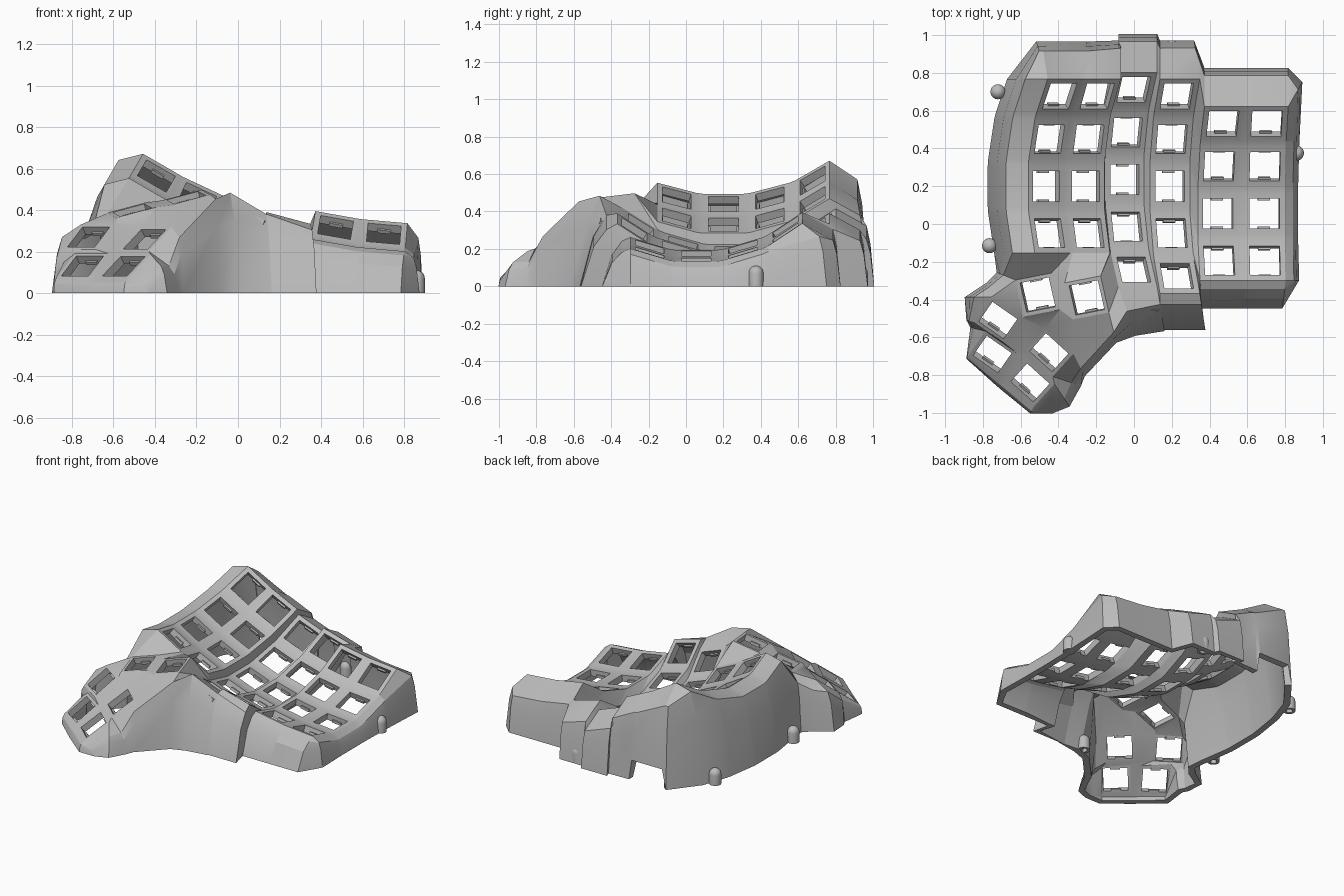
import bpy, bmesh
from math import sin, cos, radians, pi
from mathutils import Vector, Matrix

cube = bpy.data.objects.get("Cube")
if cube:
    bpy.data.objects.remove(cube)

grey = bpy.data.materials.new("plain grey")
grey.use_nodes = True
grey.diffuse_color = (0.5, 0.5, 0.5, 1)
grey.node_tree.nodes["Principled BSDF"].inputs["Base Color"].default_value = (0.5, 0.5, 0.5, 1)


def make_object(name, bm):
    mesh = bpy.data.meshes.new(name)
    bm.to_mesh(mesh)
    bm.free()
    obj = bpy.data.objects.new(name, mesh)
    bpy.context.collection.objects.link(obj)
    mesh.materials.append(grey)
    bpy.ops.object.select_all(action='DESELECT')
    obj.select_set(True)
    bpy.context.view_layer.objects.active = obj
    return obj


# Key sockets: name -> (centre, right axis, back axis, half size)
RADIUS, STEP = 0.86, radians(16.8)
HOLE, THICK = 0.08, 0.045
keys = {}
columns = {  # centre x, y, z, sideways tilt, row count
    "A": (-0.465, 0.2, 0.44, 30, 4),
    "B": (-0.255, 0.2, 0.33, 25, 4),
    "C": (-0.05, 0.235, 0.185, 20, 5),
    "D": (0.19, 0.2, 0.165, 15, 5),
    "E": (0.445, 0.055, 0.175, 10, 4),
    "F": (0.69, 0.055, 0.143, 5, 4),
}
for col, (x, y, z, tilt, rows) in columns.items():
    lean = Matrix.Rotation(radians(tilt), 3, 'Y')
    for row in range(rows):
        t = STEP * (2 - row)
        spot = Vector((0, RADIUS * sin(t), RADIUS * (1 - cos(t))))
        keys[f"{col}{row}"] = (Vector((x, y, z)) + lean @ spot, lean @ Vector((1, 0, 0)),
                               lean @ Vector((0, cos(t), sin(t))), 0.109)

inner_axes = (Vector((0.93, 0.18, 0.25)), Vector((-0.2, 0.95, 0.12)))
left_axes = (Vector((0.82, -0.57, 0)), Vector((0.5, 0.62, 0.6)))
right_axes = (Vector((0.74, -0.67, 0)), Vector((0.58, 0.6, 0.6)))
thumbs = {
    "T1": ((-0.51, -0.375, 0.40), inner_axes),
    "T2": ((-0.25, -0.39, 0.46), inner_axes),
    "T3": ((-0.72, -0.51, 0.27), left_axes),
    "T4": ((-0.45, -0.68, 0.26), right_axes),
    "T5": ((-0.75, -0.69, 0.13), left_axes),
    "T6": ((-0.55, -0.84, 0.13), right_axes),
}
for name, (centre, (u, v)) in thumbs.items():
    u = u.normalized()
    v = (v - u * v.dot(u)).normalized()
    keys[name] = (Vector(centre), u, v, 0.1)

# Shell surface: socket frames
bm = bmesh.new()
corner = {}
SIDES = {"BL": (-1, 1), "BR": (1, 1), "FR": (1, -1), "FL": (-1, -1)}
for name, (c, u, v, half) in keys.items():
    rim = []
    for side, (sx, sy) in SIDES.items():
        corner[name + side] = bm.verts.new(c + (u * sx + v * sy) * half)
        rim.append((corner[name + side], bm.verts.new(c + (u * sx + v * sy) * HOLE)))
    for i in range(4):
        (a, b), (d, e) = rim[i], rim[(i + 1) % 4]
        bm.faces.new((a, d, e, b))


def web(names):
    bm.faces.new([corner[n] for n in names.split()])


# Webs between rows and columns
order = "ABCDEF"
for i, col in enumerate(order):
    for row in range(5):
        here, below = f"{col}{row}", f"{col}{row + 1}"
        if below in keys:
            web(f"{here}FL {here}FR {below}BR {below}BL")
        if i == 5:
            continue
        side, diag = f"{order[i + 1]}{row}", f"{order[i + 1]}{row + 1}"
        if here in keys and side in keys:
            web(f"{here}BR {side}BL {side}FL {here}FR")
            if below in keys and diag in keys:
                web(f"{here}FR {side}FL {diag}BL {below}BR")

# Webs joining the thumb cluster and the odd corners
for names in (
    "B3FR C3FL C4BL", "D3FR E3FL D4BR", "D4BR E3FL D4FR",
    "A3FL A3FR T1BR T1BL", "A3FR B3FL T2BL T1BR", "B3FL B3FR T2BR T2BL",
    "B3FR C4BL T2BR", "T2BR C4BL C4FL T2FR",
    "T1BR T2BL T2FL T1FR", "T1BL T1FL T3BR T3BL", "T1FL T1FR T4BL T3BR",
    "T1FR T2FL T4BL", "T2FL T4BR T4BL", "T2FL T2FR T4BR",
    "T3BR T4BL T4FL T3FR", "T3FL T3FR T5BR T5BL", "T4FL T4FR T6BR T6BL",
    "T5BR T6BL T6FL T5FR", "T3FR T4FL T6BL T5BR",
):
    web(names)

# Outer wall path: (corner, outward x, outward y, lip reach, lip drop, height of foot)
path = [("A0BL", -0.06, 0.2, 0.75, 0.1, 0), ("A0BL", -0.03, 0.2, 0.75, 0.1, 0.14),
        ("A0BR", 0.02, 0.2, 0.75, 0.1, 0.14), ("B0BL", 0.04, 0.2, 0.75, 0.1, 0)]
for n in "B0BR C0BL C0BR D0BL D0BR E0BL E0BR F0BL F0BR".split():
    path.append((n, -0.03 if n == "D0BR" else 0, 0.205, 0.8, 0.09, 0))
path.append(("F0BR", 0.075, 0.13, 0.7, 0.07, 0))
for row in range(4):
    for end in ("BR", "FR"):
        if (row, end) != (0, "BR"):
            path.append((f"F{row}{end}", 0.07, 0, 0.6, 0.03, 0))
path.append(("F3FR", -0.02, -0.15, 0.3, 0.02, 0))
for n in ("F3FL", "E3FR", "E3FL"):
    path.append((n, 0, -0.15, 0.3, 0.02, 0))
path += [("D4FR", 0.03, -0.195, 0.3, 0.03, 0), ("D4FL", 0, -0.195, 0.3, 0.01, 0),
         ("C4FR", 0.04, -0.235, 0.4, -0.04, 0), ("C4FL", 0.09, -0.26, 0.5, -0.07, 0)]
for n, dx, dy, drop in (
    ("T2FR", 0.04, -0.16, 0.02), ("T4BR", 0.06, -0.12, 0.05), ("T4FR", 0.15, -0.05, 0.07),
    ("T6BR", 0.08, -0.12, 0.06), ("T6FR", 0.1, -0.035, 0.03), ("T6FR", -0.02, -0.035, 0.02),
    ("T6FL", -0.03, -0.04, 0.02), ("T5FR", -0.03, -0.03, 0.02), ("T5FL", -0.01, -0.015, 0.02),
    ("T5BL", -0.08, 0.02, 0.04), ("T3FL", -0.04, 0.01, 0.04), ("T3BL", -0.14, 0, 0.06),
    ("T3BL", -0.02, 0.08, 0.05), ("T1BL", -0.1, 0.04, 0.05),
):
    path.append((n, dx, dy, 0.65, drop, 0))
for row in (3, 2, 1, 0):
    for end in ("FL", "BL"):
        path.append((f"A{row}{end}", -0.215, 0, 0.55, 0.03, 0))

# Each path point drops from rim to lip, to a slight bulge, to the floor
rings = []
for n, dx, dy, reach, drop, foot in path:
    top = corner[n].co
    spread = Vector((dx, dy, 0))
    lip = top + spread * reach - Vector((0, 0, drop))
    belly = top + spread * (1 - (1 - reach) * 0.5)
    belly.z = foot + (lip.z - foot) * 0.7
    base = top + spread
    base.z = foot
    rings.append([corner[n]] + [bm.verts.new(p) for p in (lip, belly, base)])
for i, here in enumerate(rings):
    nxt = rings[(i + 1) % len(rings)]
    for j in range(3):
        if here[j] is nxt[j]:
            bm.faces.new((here[j], here[j + 1], nxt[j + 1]))
        else:
            bm.faces.new((here[j], here[j + 1], nxt[j + 1], nxt[j]))

bmesh.ops.recalc_face_normals(bm, faces=bm.faces)
bm.faces.ensure_lookup_table()
bm.normal_update()
if bm.faces[0].normal.z < 0:
    bmesh.ops.reverse_faces(bm, faces=bm.faces)

# Thicken the shell inward and trim it to the floor
shell = make_object("case_shell", bm)
solid = shell.modifiers.new("thickness", 'SOLIDIFY')
solid.thickness = THICK
solid.offset = -1
bpy.ops.object.modifier_apply(modifier=solid.name)
for vert in shell.data.vertices:
    vert.co.z = max(vert.co.z, 0)
bpy.ops.object.shade_smooth_by_angle(angle=radians(20))

# Small retaining clips low in each socket
bm = bmesh.new()
for c, u, v, half in keys.values():
    n = u.cross(v)
    for s in (-1, 1):
        place = Matrix((u * 0.065, v * 0.014, n * 0.018)).transposed().to_4x4()
        place.translation = c + v * (s * (HOLE - 0.004)) - n * 0.036
        bmesh.ops.create_cube(bm, size=1, matrix=place)
make_object("socket_clips", bm)

# Round-topped screw posts, hollow from below
for i, (x, y) in enumerate([(0.86, 0.375), (-0.72, 0.7), (-0.765, -0.115), (0.2, 0.932), (-0.03, -0.54)]):
    bm = bmesh.new()
    r, h = 0.04, 0.07
    profile = [(0, 0.06), (0.022, 0.06), (0.022, 0), (r, 0)]
    profile += [(r * cos(a * pi / 10), h + r * sin(a * pi / 10)) for a in range(6)]
    verts = [bm.verts.new((px, 0, pz)) for px, pz in profile]
    edges = [bm.edges.new(pair) for pair in zip(verts, verts[1:])]
    bmesh.ops.spin(bm, geom=verts + edges, cent=(0, 0, 0), axis=(0, 0, 1), angle=2 * pi, steps=20)
    bmesh.ops.remove_doubles(bm, verts=bm.verts, dist=0.0005)
    bmesh.ops.recalc_face_normals(bm, faces=bm.faces)
    post = make_object(f"screw_post_{i + 1}", bm)
    post.location = (x, y, 0)
    bpy.ops.object.shade_smooth_by_angle(angle=radians(30))
